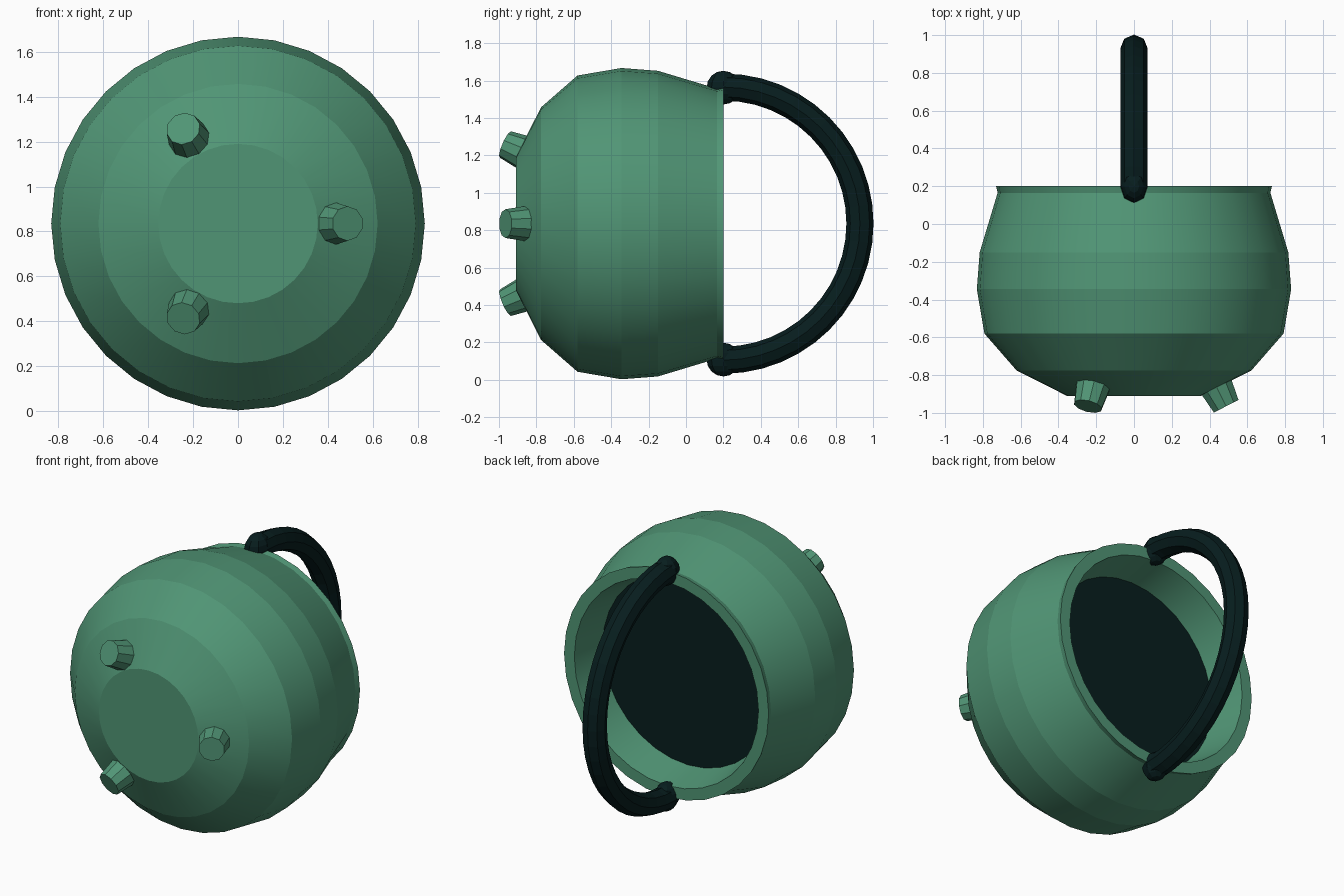
import bpy, bmesh, math
from mathutils import Vector, Matrix

if "Cube" in bpy.data.objects:
    bpy.data.objects.remove(bpy.data.objects["Cube"])

CZ = 0.835   # height of the pot axis (runs along y)


def material(name, rgb):
    m = bpy.data.materials.new(name)
    m.diffuse_color = (*rgb, 1)
    m.use_nodes = True
    m.node_tree.nodes["Principled BSDF"].inputs["Base Color"].default_value = m.diffuse_color
    return m


green = material("green iron", (0.081, 0.300, 0.178))
dark = material("dark iron", (0.0022, 0.0125, 0.0130))


def finish(bm, name, mat, smooth=False):
    bmesh.ops.recalc_face_normals(bm, faces=bm.faces)
    for f in bm.faces:
        f.smooth = smooth
    me = bpy.data.meshes.new(name)
    bm.to_mesh(me)
    bm.free()
    me.materials.append(mat)
    ob = bpy.data.objects.new(name, me)
    bpy.context.collection.objects.link(ob)
    return ob


def lathe(name, profile, mat, n=32):
    """Spin (y, radius) points round the pot axis; rings stay sharp, sides smooth."""
    bm = bmesh.new()
    rings = []
    for y, r in profile:
        rings.append([bm.verts.new((r * math.sin(2 * math.pi * i / n), y,
                                    CZ + r * math.cos(2 * math.pi * i / n))) for i in range(n)])
    for a, b in zip(rings, rings[1:]):
        for i in range(n):
            j = (i + 1) % n
            bm.faces.new((a[i], a[j], b[j], b[i]))
    for ring in (rings[0], rings[-1]):
        bm.faces.new(ring)
    for ring in rings:
        for i in range(n):
            bm.edges.get((ring[i], ring[(i + 1) % n])).smooth = False
    return finish(bm, name, mat, True)


# Pot body: outer shell, lip, then the inner wall
lathe("pot_body", [(-0.91, 0.355), (-0.775, 0.622), (-0.58, 0.792), (-0.345, 0.832),
                   (-0.15, 0.817), (0.165, 0.722), (0.20, 0.73),
                   (0.20, 0.657), (-0.03, 0.607)], green)

# Dark contents inside the pot
lathe("pot_contents", [(-0.028, 0.607), (-0.02, 0.609)], dark)

# Three tapered, splayed feet
for k in range(3):
    spin = Matrix.Rotation(math.radians(120 * k), 3, 'Y')
    axis = spin @ Vector((0.45, -0.893, 0))
    tip = spin @ Vector((0.488, -0.965, 0)) + Vector((0, 0, CZ))
    length = 0.22
    bm = bmesh.new()
    bmesh.ops.create_cone(bm, cap_ends=True, segments=10, radius1=0.108, radius2=0.077, depth=length)
    rot = axis.to_track_quat('Z', 'Y').to_matrix().to_4x4()
    bm.transform(Matrix.Translation(tip - axis * length / 2) @ rot)
    finish(bm, f"foot_{k + 1}", green)

# Half-ring carrying handle
bm = bmesh.new()
STEPS, SIDES, R, TUBE = 24, 8, 0.73, 0.0725
rings = []
for s in range(STEPS + 1):
    a = math.pi * (s / STEPS - 0.5)
    ring = []
    for i in range(SIDES):
        t = 2 * math.pi * i / SIDES
        r = R + TUBE * math.cos(t)
        ring.append(bm.verts.new((TUBE * math.sin(t), 0.20 + r * math.cos(a), CZ + r * math.sin(a))))
    rings.append(ring)
for a, b in zip(rings, rings[1:]):
    for i in range(SIDES):
        j = (i + 1) % SIDES
        bm.faces.new((a[i], a[j], b[j], b[i]))
bm.faces.new(rings[0])
bm.faces.new(rings[-1])
finish(bm, "handle", dark)

# Knobs where the handle meets the rim
for name, side in (("upper", 1), ("lower", -1)):
    bm = bmesh.new()
    bmesh.ops.create_uvsphere(bm, u_segments=8, v_segments=8, radius=0.09)
    bm.transform(Matrix.Translation((0, 0.20, CZ + side * 0.727)) @ Matrix.Diagonal((0.8, 1, 1, 1)))
    finish(bm, f"handle_knob_{name}", dark)
